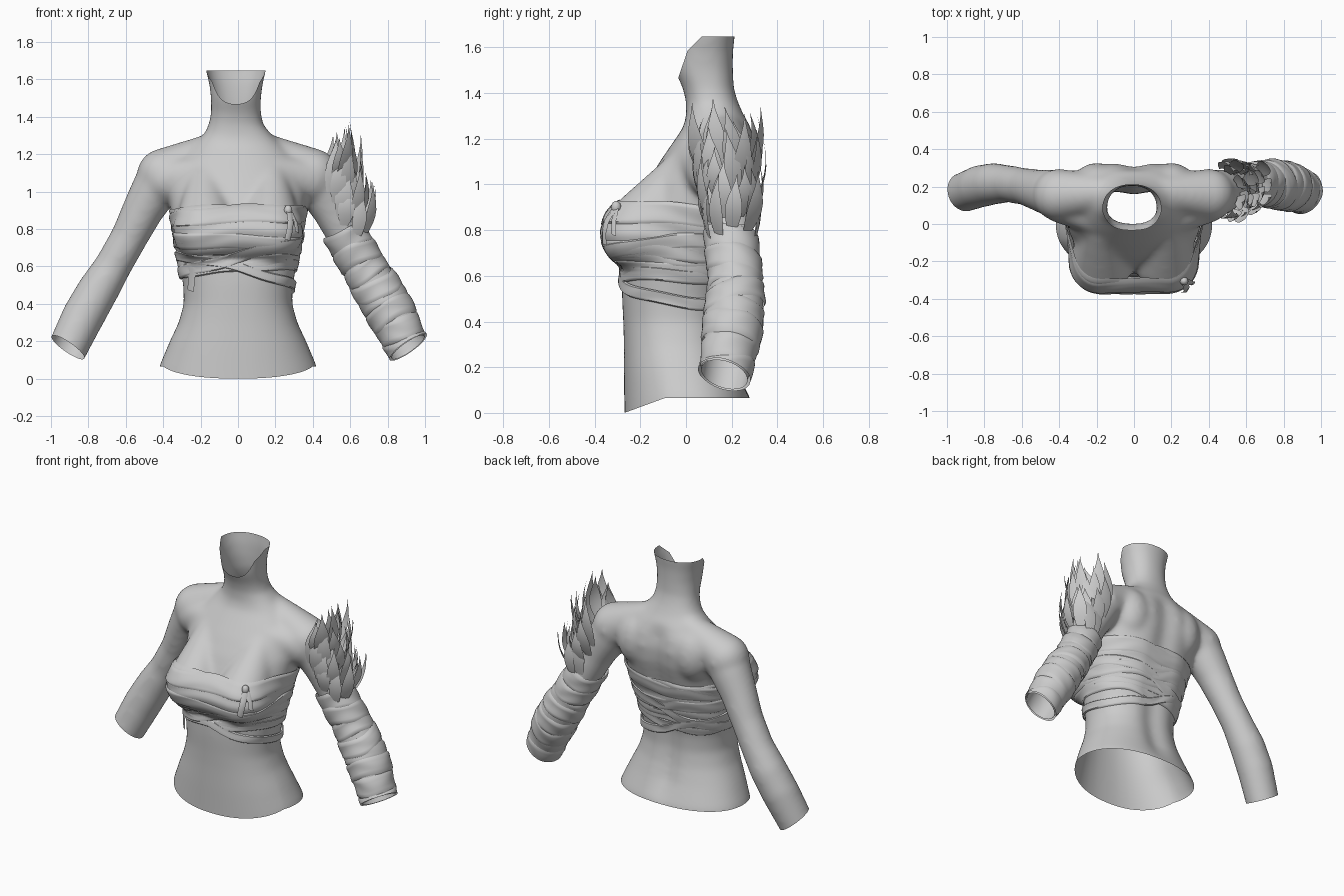
import bpy, bmesh, math, random
from mathutils import Vector
from mathutils.bvhtree import BVHTree

if "Cube" in bpy.data.objects:
    bpy.data.objects.remove(bpy.data.objects["Cube"])

random.seed(4)
TAU = math.tau
grey = bpy.data.materials.new("plain_grey")
grey.diffuse_color = (0.6, 0.6, 0.6, 1)
grey.use_nodes = True
grey.node_tree.nodes["Principled BSDF"].inputs["Base Color"].default_value = grey.diffuse_color


def finish(name, bm):
    bmesh.ops.recalc_face_normals(bm, faces=bm.faces)
    me = bpy.data.meshes.new(name)
    bm.to_mesh(me)
    bm.free()
    ob = bpy.data.objects.new(name, me)
    bpy.context.collection.objects.link(ob)
    me.materials.append(grey)
    smooth(ob)
    return ob


def smooth(ob):
    bpy.ops.object.select_all(action='DESELECT')
    ob.select_set(True)
    bpy.context.view_layer.objects.active = ob
    bpy.ops.object.shade_smooth_by_angle(angle=math.radians(50))


def skin(bm, rows, closed=True, caps=False):
    """Bridge rows of points into a surface."""
    vs = [[bm.verts.new(p) for p in r] for r in rows]
    n = len(rows[0])
    for a, b in zip(vs, vs[1:]):
        for i in range(n if closed else n - 1):
            j = (i + 1) % n
            bm.faces.new((a[i], a[j], b[j], b[i]))
    if caps:
        bm.faces.new(vs[0][::-1])
        bm.faces.new(vs[-1])


def ball(bm, centre, size):
    for v in bmesh.ops.create_icosphere(bm, subdivisions=3, radius=1)['verts']:
        v.co = Vector([c + p * s for c, p, s in zip(centre, v.co, size)])


def cut(bm, co, no, keep=lambda v: True):
    """Slice off everything on the normal side of a plane."""
    vs = [v for v in bm.verts if keep(v)]
    inside = set(vs)
    es = [e for e in bm.edges if all(v in inside for v in e.verts)]
    fs = [f for f in bm.faces if all(v in inside for v in f.verts)]
    bmesh.ops.bisect_plane(bm, geom=vs + es + fs, plane_co=co, plane_no=no, clear_outer=True)


# ---- arm path: centre x, y, z and radius from shoulder to wrist
ARM = [(.385, .155, 1.1, .13), (.44, .165, 1.02, .128), (.51, .18, .9, .112), (.585, .2, .75, .1),
       (.67, .215, .6, .1), (.75, .215, .47, .112), (.83, .2, .33, .115), (.91, .17, .165, .108),
       (.98, .145, .02, .1)]
OUT, BACK = Vector((.86, 0, .5)), Vector((0, 1, 0))


def arm_point(t, phi, off=0):
    t = min(max(t, 0), len(ARM) - 1.001)
    i = int(t)
    a = Vector(ARM[i]).lerp(Vector(ARM[i + 1]), t - i)
    return a.xyz + (OUT * math.cos(phi) + BACK * math.sin(phi)) * (a.w + off)


# ---- body: torso z, half width, front y, back y
TORSO = [(-.03, .44, -.27, .29), (.07, .42, -.27, .28), (.2, .365, -.272, .23), (.3, .318, -.272, .2),
         (.4, .29, -.275, .185), (.5, .293, -.28, .19), (.6, .312, -.28, .21), (.75, .337, -.26, .25),
         (.9, .36, -.22, .295), (1.0, .37, -.175, .325), (1.1, .36, -.115, .335), (1.18, .31, -.06, .32),
         (1.25, .24, -.012, .285), (1.3, .185, .0, .255), (1.36, .146, .0, .228), (1.42, .134, -.014, .21),
         (1.5, .134, -.05, .206), (1.58, .144, -.055, .206), (1.65, .162, -.055, .214), (1.75, .172, -.055, .222)]
bm = bmesh.new()
rows = []
for z, w, f, b in TORSO:
    ring = []
    for k in range(64):
        c, s = math.cos(TAU * k / 64), math.sin(TAU * k / 64)
        x = w * math.copysign(abs(c) ** .9, c)
        y = (f + b) / 2 + (b - f) / 2 * math.copysign(abs(s) ** .9, s)
        if s > 0 and .1 < z < 1.25:                       # spine groove
            y -= .03 * math.exp(-(x / .07) ** 2)
        ring.append((x - (.011 if z > 1.35 else 0), y, z))
    rows.append(ring)
skin(bm, rows, caps=True)
# trapezius to deltoid, and upper chest down into breast: tapering chains of balls
CHAINS = [((.12, .17, 1.235, .085), (.4, .155, 1.09, .142)),
          ((.18, -.02, 1.05, .095), (.172, -.198, .79, .17)),
          ((.2, .03, 1.1, .09), (.38, .13, 1.06, .13))]
for side in (-1, 1):
    rows = [[arm_point(t / 2, TAU * k / 32) for k in range(32)] for t in range(17)]
    skin(bm, [[(side * p.x, p.y, p.z) for p in r] for r in rows], caps=True)
    for a, b in CHAINS:
        for k in range(13):
            p = Vector(a).lerp(Vector(b), k / 12)
            ball(bm, (side * p.x, p.y, p.z), [p.w] * 3)
    ball(bm, (side * .2, .21, 1.08), (.13, .118, .17))     # shoulder blade
body = finish("body", bm)
m = body.modifiers.new("fuse", 'REMESH')
m.mode, m.voxel_size = 'VOXEL', .014
m = body.modifiers.new("soften", 'SMOOTH')
m.factor, m.iterations = .5, 24
for m in list(body.modifiers):
    if m.name in ("fuse", "soften"):
        bpy.ops.object.modifier_apply(modifier=m.name)

# open ends at waist, neck and wrists
bm = bmesh.new()
bm.from_mesh(body.data)
bvh = BVHTree.FromBMesh(bm)
cut(bm, (0, 0, .066), (0, 0, -1), lambda v: abs(v.co.x) < .55)
cut(bm, (0, 0, 1.648), (0, 0, 1))
cut(bm, (0, -.04, 1.45), (0, -.13, .045), lambda v: v.co.z > 1.3)
cut(bm, (0, 0, 1.58), (0, -.065, .065), lambda v: v.co.z > 1.3)
WRIST = [((s * .91, .17, .168), (s * .55, -.25, -.8)) for s in (-1, 1)]
for co, no in WRIST:
    cut(bm, co, no, lambda v: abs(v.co.x) > .55)
for v in bm.verts:                                        # waist edge dips at the front
    if v.co.z < .3 and abs(v.co.x) < .5:
        dip = min(max((-.09 - v.co.y) / .18, 0), 1)
        v.co.z -= .066 * dip * (1 - (v.co.z - .066) / .234)
bm.to_mesh(body.data)
bm.free()
smooth(body)

# ---- chest wraps: taut outline of the body at each height
N, Z0, DZ = 96, .40, .02
table = []
for k in range(30):
    r = []
    for i in range(N):
        c, s = math.cos(TAU * i / N), math.sin(TAU * i / N)
        hit = bvh.ray_cast(Vector((0, 0, Z0 + k * DZ)), Vector((c, s, 0)))
        d = hit[3] if hit[0] else .3
        r.append(min(d, .37 / max(abs(c), .01)))
    for _ in range(150):
        for i in range(N):
            a, b = r[i - 1], r[(i + 1) % N]
            r[i] = max(r[i], 2 * a * b * math.cos(TAU / N) / (a + b))
    table.append(r)


def wrap_point(i, z, off):
    q = min(max((z - Z0) / DZ, 0), 28.99)
    k, n = int(q), round(i) % N
    r = table[k][n] * (1 - q + k) + table[k + 1][n] * (q - k) + off
    return (r * math.cos(TAU * i / N), r * math.sin(TAU * i / N), z)


def chest_wrap(name, mid, front, side, width, off, ripple, n=10):
    """Tilted strip round the chest: front and side raise its height."""
    bm, rows = bmesh.new(), []
    for j in range(n + 1):
        u, ring = j / n, []
        for i in range(N):
            a = TAU * i / N
            z = mid - front * math.sin(a) + side * math.cos(a) + (u - .5) * width
            z += .005 * math.sin(5 * a + mid * 40)
            fold = ripple * math.sin(u * width * 70 + 2 * math.sin(2 * a + mid * 9) + math.sin(5 * a))
            edge = -.008 if j in (0, n) else 0
            ring.append(wrap_point(i, z, off + fold + edge))
        rows.append(ring)
    skin(bm, rows)
    finish(name, bm)


chest_wrap("chest_wrap", .77, .025, 0, .27, .01, .003, 24)
chest_wrap("chest_wrap_top_fold", .85, .03, .015, .1, .014, .002)
chest_wrap("chest_wrap_low_fold", .72, .01, -.015, .09, .014, .002)
chest_wrap("rib_wrap_upper", .62, .0, .01, .08, .01, .002)
chest_wrap("rib_wrap_middle", .58, .02, .02, .06, .012, .002)
chest_wrap("rib_wrap_slanted", .565, .03, -.08, .055, .016, .002)
chest_wrap("back_wrap_slanted", .66, -.01, .09, .07, .016, .002)


# ---- hanging cloth ends and knot
def strip(name, pts, half, off):
    bm = bmesh.new()
    skin(bm, [[wrap_point(i + d * half, z - .006 * d, off - .006 * abs(d)) for d in (-1, 0, 1)] for i, z in pts], False)
    finish(name, bm)


strip("loose_end", [(59, .6), (58.7, .55), (58.3, .51), (58, .47)], 1.2, .02)
strip("knot_tail_long", [(83, .9), (82.4, .84), (82, .79), (81.7, .74)], .6, .035)
strip("knot_tail_short", [(83.4, .9), (83.8, .84), (84, .78)], .5, .03)
bm = bmesh.new()
ball(bm, wrap_point(83, .9, .02), (.022, .022, .028))
finish("knot", bm)


# ---- forearm wraps
def arm_wrap(name, t0, t1, off, tilt, turn):
    bm, rows, n = bmesh.new(), [], 8
    for j in range(n + 1):
        u = j / n
        ring = []
        for k in range(48):
            a = TAU * k / 48
            t = t0 + (t1 - t0) * u + tilt * math.cos(a - turn) + .03 * math.sin(3 * a + t0 * 5)
            edge = -.008 if j in (0, n) else .002 * math.sin(u * 7 + 2 * math.sin(a * 2 + t0))
            ring.append(arm_point(t, a, off + edge - .012 * min(max(t - 5.5, 0) / 1.5, 1)))
        rows.append(ring)
    skin(bm, rows)
    cut(bm, *WRIST[1])
    finish(name, bm)


arm_wrap("sleeve_base", 2.8, 7.4, .012, 0, 0)
for k in range(8):
    arm_wrap(f"arm_wrap_{k + 1}", 2.75 + k * .56, 3.45 + k * .56, .019 + .004 * (k % 2),
             random.uniform(.08, .22), random.uniform(0, TAU))


# ---- pointed leaves on the upper arm
def leaf(bm, base, radial, length, width):
    up = (Vector((.1, 0, 1)) + radial * random.uniform(-.02, .16)
          + Vector((0, random.uniform(-.14, .14), 0))).normalized()
    across = up.cross(radial).normalized()
    out = across.cross(up).normalized()
    rows = []
    for j in range(9):
        s = j / 8
        w = width * (.35 + .65 * math.sin(math.pi * min(s * 1.1 + .05, 1))) * (1 - s ** 4) + .001
        c = base + up * length * s + out * .03 * math.sin(math.pi * s)
        rows.append([c - across * w / 2 - out * w * .07, c, c + across * w / 2 - out * w * .07])
    skin(bm, rows, False)


bm = bmesh.new()
for t, count, spread, length in ((3.1, 5, 95, .27), (2.7, 6, 105, .28), (2.25, 6, 105, .29),
                                 (1.8, 6, 100, .31), (1.35, 6, 95, .3), (1.0, 4, 75, .25)):
    for k in range(count):
        a = math.radians(-spread + 2 * spread * (k + random.uniform(.25, .75)) / count)
        radial = (OUT * math.cos(a) + BACK * math.sin(a)).normalized()
        leaf(bm, arm_point(t + random.uniform(-.12, .12), a, .004), radial,
             length * random.uniform(.8, 1.1), random.uniform(.075, .1))
finish("arm_leaves", bm)
